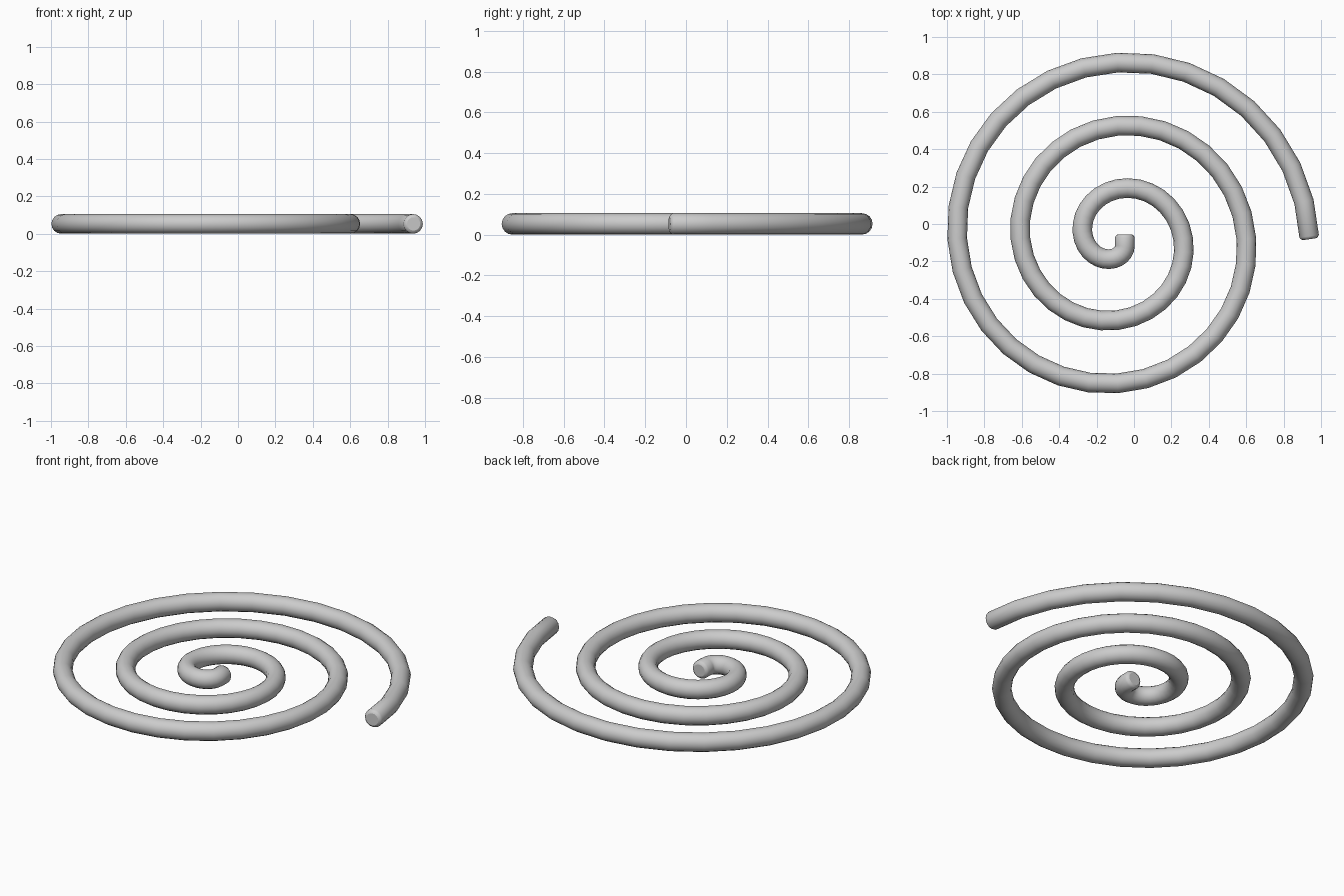
import bpy
from math import sin, cos, pi
from mathutils import Vector

if "Cube" in bpy.data.objects:
    bpy.data.objects.remove(bpy.data.objects["Cube"])

TUBE = 0.0525            # tube radius
PITCH = 0.338            # distance between coils
R0 = 0.0125              # radius where the spiral begins
CENTRE = Vector((-0.0877, -0.079, TUBE))
STEPS = 32               # segments per turn
TURNS = 3


def spiral(t):
    r = R0 + PITCH * t / (2 * pi)
    return CENTRE + Vector((r * cos(t), -r * sin(t), 0))


def rounded_end(tip, towards):
    # small taper that rounds the rim of a flat end
    d = (towards - tip).normalized()
    return [(tip, 0.68), (tip + d * 0.005, 0.87), (tip + d * 0.016, 1.0)]


# path: straight inner tip, then three clockwise turns
body = [spiral(2 * pi * i / STEPS) for i in range(4, STEPS * TURNS)]
inner = rounded_end(Vector((-0.049, -0.055, TUBE)), body[0])
outer = rounded_end(spiral(2 * pi * TURNS) + Vector((0, -0.002, 0)), body[-1])
path = inner + [(p, 1.0) for p in body] + outer[::-1]

# round tube along the path
curve = bpy.data.curves.new("spiral_coil", "CURVE")
curve.dimensions = "3D"
curve.twist_mode = "Z_UP"
curve.bevel_depth = TUBE
curve.bevel_resolution = 6
curve.use_fill_caps = True
line = curve.splines.new("POLY")
line.points.add(len(path) - 1)
for pt, (co, rad) in zip(line.points, path):
    pt.co = (*co, 1)
    pt.radius = rad

coil = bpy.data.objects.new("spiral_coil", curve)
bpy.context.collection.objects.link(coil)
bpy.context.view_layer.objects.active = coil
coil.select_set(True)
bpy.ops.object.convert(target="MESH")
bpy.ops.object.shade_smooth_by_angle(angle=0.9)
